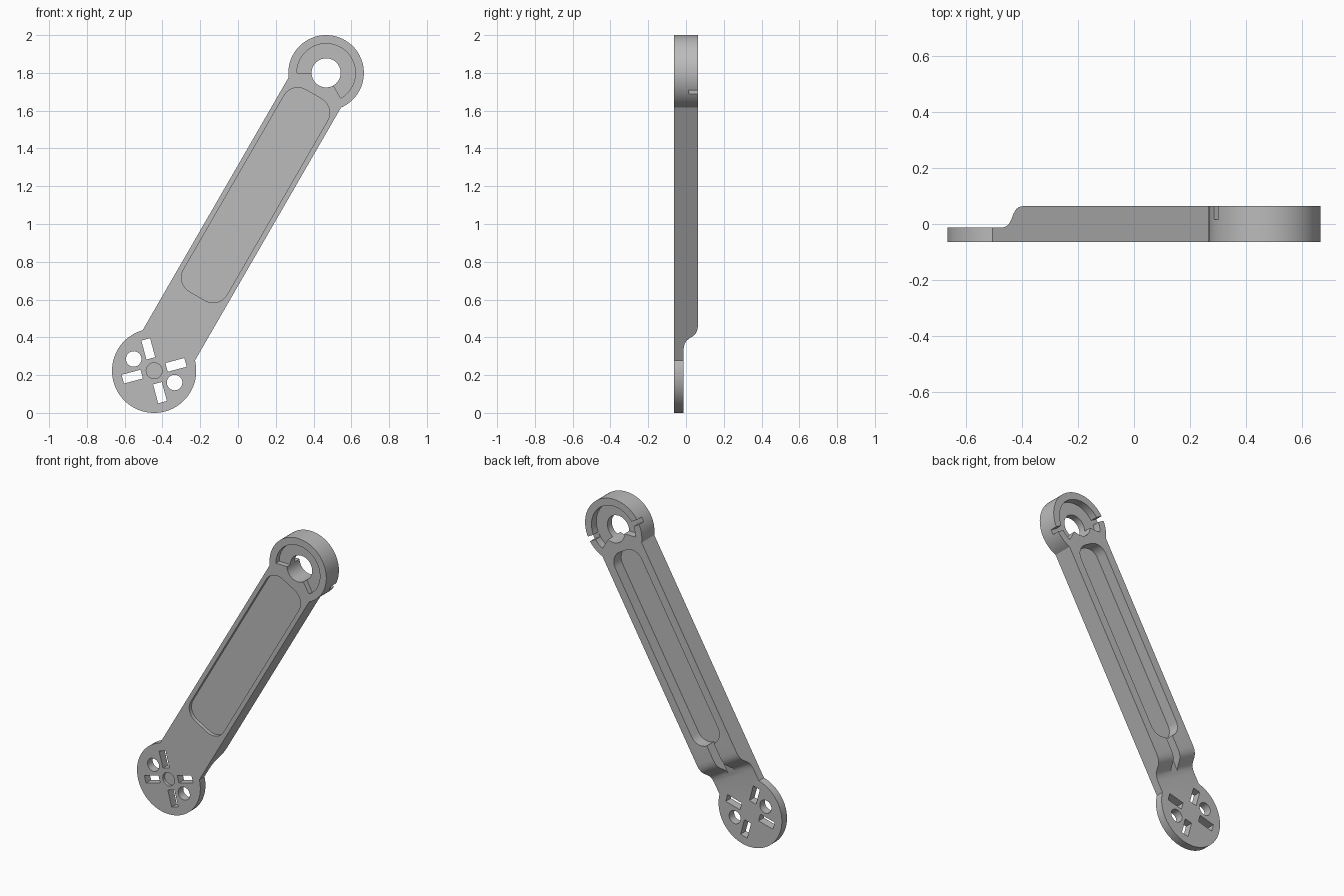
import bpy
import bmesh
from math import sin, cos, radians, asin, degrees
from mathutils import Vector

cube = bpy.data.objects.get("Cube")
if cube:
    bpy.data.objects.remove(cube, do_unlink=True)

# Local frame: u runs along the arm, v across it, y through the thickness
LENGTH, HALF, THICK = 1.821, 0.16, 0.0635
RING_R, DISC_R, PLATE_Y = 0.2, 0.223, -0.012
ORIGIN = Vector((-0.444, 0, DISC_R))
U = Vector((sin(radians(30)), 0, cos(radians(30))))
V = Vector((cos(radians(30)), 0, -sin(radians(30))))
Y = Vector((0, 1, 0))

grey = bpy.data.materials.new("plain grey")
grey.use_nodes = True
colour = (0.5, 0.5, 0.5, 1)
grey.diffuse_color = colour
grey.node_tree.nodes["Principled BSDF"].inputs["Base Color"].default_value = colour


def prism(name, points, low, high, along_v=False):
    """Extrude a (u, v) outline through y, or a (u, y) profile along v."""
    b, c = (Y, V) if along_v else (V, Y)
    bm = bmesh.new()
    rows = [[bm.verts.new(ORIGIN + U * p + b * q + c * h) for p, q in points]
            for h in (low, high)]
    bm.faces.new(rows[0])
    bm.faces.new(rows[1][::-1])
    n = len(points)
    for i in range(n):
        j = (i + 1) % n
        bm.faces.new((rows[0][i], rows[1][i], rows[1][j], rows[0][j]))
    bmesh.ops.recalc_face_normals(bm, faces=bm.faces)
    mesh = bpy.data.meshes.new(name)
    bm.to_mesh(mesh)
    bm.free()
    mesh.materials.append(grey)
    ob = bpy.data.objects.new(name, mesh)
    bpy.context.collection.objects.link(ob)
    return ob


def arc(cu, cv, r, start, end, steps):
    angles = [radians(start + (end - start) * i / steps) for i in range(steps + 1)]
    return [(cu + r * cos(a), cv + r * sin(a)) for a in angles]


def circle(cu, cv, r, n=40):
    return arc(cu, cv, r, 0, 360, n)[:-1]


def rounded(u0, u1, half, r):
    pts = []
    for k, (cu, cv) in enumerate([(u1 - r, half - r), (u0 + r, half - r),
                                  (u0 + r, r - half), (u1 - r, r - half)]):
        pts += arc(cu, cv, r, 90 * k, 90 * k + 90, 8)
    return pts


def bar(r0, r1, half, angle):
    """Rectangle pointing away from the disc centre."""
    a = radians(angle)
    return [(p * cos(a) - q * sin(a), p * sin(a) + q * cos(a))
            for p, q in ((r0, -half), (r1, -half), (r1, half), (r0, half))]


# Whole silhouette: pivot ring, straight arm, mounting disc
ring_a = 180 - degrees(asin(HALF / RING_R))
disc_a = degrees(asin(HALF / DISC_R))
outline = arc(LENGTH, 0, RING_R, -ring_a, ring_a, 56)
outline += arc(0, 0, DISC_R, disc_a, 360 - disc_a, 64)
arm = prism("motor_arm", outline, -THICK, THICK)


def cut(points, low, high, along_v=False):
    cutter = prism("cutter", points, low, high, along_v)
    cutter.hide_render = True
    mod = arm.modifiers.new("cut", "BOOLEAN")
    mod.operation = "DIFFERENCE"
    mod.solver = "EXACT"
    mod.object = cutter
    bpy.context.view_layer.objects.active = arm
    bpy.ops.object.modifier_apply(modifier=mod.name)
    bpy.data.objects.remove(cutter, do_unlink=True)


OUT = 0.1
# Curved step down to the thin mounting disc
cut([(-0.3, PLATE_Y), (0.23, PLATE_Y), (0.255, -0.008), (0.275, 0.002),
     (0.29, 0.018), (0.305, 0.038), (0.323, 0.053), (0.345, 0.061),
     (0.375, 0.064), (0.375, OUT), (-0.3, OUT)], -0.4, 0.4, True)

# Long pockets front and back, with a wire channel out of the back one
cut(rounded(0.457, 1.69, 0.133, 0.085), -OUT, -0.04)
cut(rounded(0.457, 1.69, 0.107, 0.08), -0.01, OUT)
cut([(0.2, -0.028), (0.5, -0.028), (0.5, 0.028), (0.2, 0.028)], -0.008, OUT)

# Pivot hole and the part-round recesses about it
cut(circle(LENGTH, 0, 0.077), -OUT, OUT)
sector = arc(LENGTH, 0, 0.155, -120, 120, 40) + arc(LENGTH, 0, 0.06, 120, -120, 24)
cut(sector, -OUT, -0.03)
cut(sector, 0.015, OUT)

# Small notches through the ring wall on both sides
for s in (-1, 1):
    cut([(LENGTH - 0.015, s * 0.14), (LENGTH + 0.015, s * 0.14),
         (LENGTH + 0.015, s * 0.25), (LENGTH - 0.015, s * 0.25)], 0.0155, OUT)

# Mounting disc: round holes, radial slots and a blind centre hole
for s in (-1, 1):
    cut(circle(0, s * 0.125, 0.041, 28), -OUT, OUT)
for k in range(4):
    cut(bar(0.068, 0.172, 0.024, 45 + 90 * k), -OUT, OUT)
cut(circle(0, 0, 0.042, 28), -OUT, -0.045)

# Smooth rounded walls, keep crisp edges
bpy.ops.object.select_all(action="DESELECT")
arm.select_set(True)
bpy.context.view_layer.objects.active = arm
bpy.ops.object.shade_smooth_by_angle(angle=radians(30))
